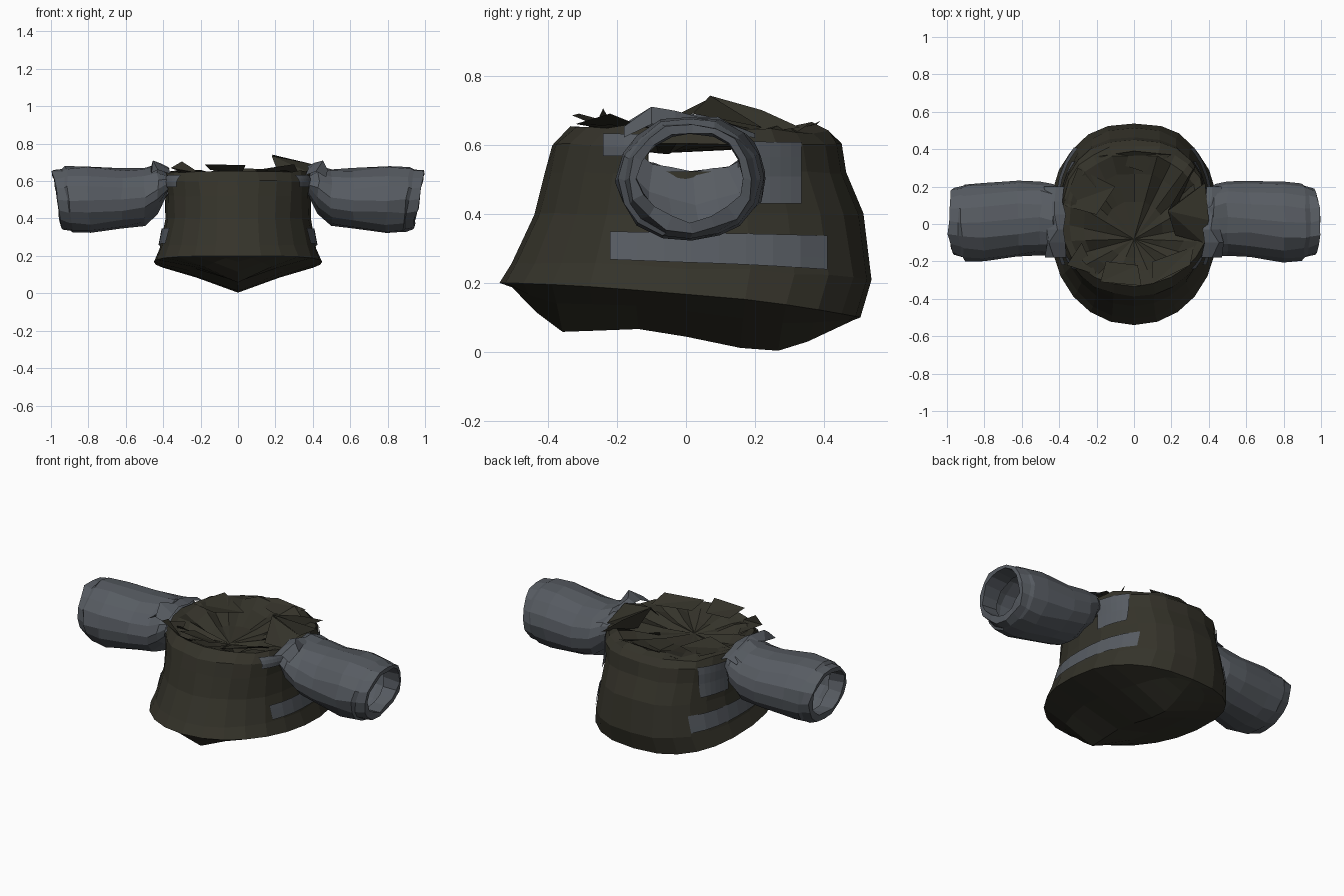
import bpy, math, random
from mathutils import Vector

random.seed(4)
cube = bpy.data.objects.get("Cube")
if cube:
    bpy.data.objects.remove(cube, do_unlink=True)


def material(name, rgb):
    m = bpy.data.materials.new(name)
    m.use_nodes = True
    m.diffuse_color = (*rgb, 1)
    bsdf = m.node_tree.nodes["Principled BSDF"]
    bsdf.inputs["Base Color"].default_value = (*rgb, 1)
    bsdf.inputs["Roughness"].default_value = 0.9
    return m


OLIVE = material("dark olive cloth", (0.035, 0.033, 0.023))
GREY = material("slate grey cloth", (0.095, 0.106, 0.122))


def make(name, verts, faces, mat):
    me = bpy.data.meshes.new(name)
    me.from_pydata([tuple(v) for v in verts], [], faces)
    me.materials.append(mat)
    ob = bpy.data.objects.new(name, me)
    bpy.context.collection.objects.link(ob)


def loft(name, rings, mat, keep=lambda c: True, closed=True):
    """Skin a list of equally long point rows."""
    n = len(rings[0])
    verts = [Vector(p) for r in rings for p in r]
    faces = []
    for i in range(len(rings) - 1):
        for j in range(n if closed else n - 1):
            k = (j + 1) % n
            f = (i * n + j, i * n + k, (i + 1) * n + k, (i + 1) * n + j)
            if keep(sum((verts[v] for v in f), Vector()) / 4):
                faces.append(f)
    make(name, verts, faces, mat)


def wobble(p, s):
    return Vector(p) + Vector([random.uniform(-s, s) for _ in range(3)])


def lerp(a, b, t):
    return a + (b - a) * t


def profile(points, u):
    """Piecewise linear lookup."""
    for (a, va), (b, vb) in zip(points, points[1:]):
        if u <= b:
            return lerp(va, vb, max(0, (u - a) / (b - a)))
    return points[-1][1]


# Torso levels: front z, back z, front y, back y, half width
LEVELS = [(.20, .10, .54, .505, .45), (.26, .21, .505, .54, .42),
          (.40, .40, .44, .51, .39), (.52, .52, .405, .465, .39),
          (.60, .60, .385, .45, .40), (.655, .635, .33, .42, .39)]
SIDES = 24


def level(t):
    i = min(int(t), len(LEVELS) - 2)
    return [lerp(a, b, t - i) for a, b in zip(LEVELS[i], LEVELS[i + 1])]


def roundness(behind):
    """The back is boxier than the front."""
    return .8 if behind else .95


def torso(t, ang):
    zf, zb, yf, yb, w = level(t)
    s, c = math.sin(ang), math.cos(ang)
    e = roundness(s > 0)
    y = yb * s ** e if s > 0 else -yf * (-s) ** e
    x = math.copysign(w * abs(c) ** e, c)
    return Vector((x, y, lerp(zf, zb, ((s + 1) / 2) ** 1.6)))


ANGLES = [2 * math.pi * i / SIDES for i in range(SIDES)]


def not_armhole(c):
    return not (abs(c.x) > .3 and .52 < c.z < .6 and -.14 < c.y < .18)


hem = [torso(0, a) for a in ANGLES]
rim = [wobble(torso(5, a), .008) for a in ANGLES]
rows = [hem] + [[wobble(torso(t, a), .004) for a in ANGLES] for t in (1, 2, 3, 4)]
loft("torso", rows + [rim], OLIVE, not_armhole)

# Sagging underside, gathered to a keel
KEEL = [(-.50, .19), (-.42, .10), (-.33, .04), (-.23, .07), (-.1, .065),
        (.2, .003), (.25, 0), (.32, .015), (.48, .09)]
keel = [Vector((0, p.y * .92, profile(KEEL, p.y * .92))) for p in hem]
middle = []
for p, k in zip(hem, keel):
    m = p.lerp(k, .45)
    m.z = lerp(p.z, k.z, .4)
    middle.append(m)
loft("underside", [hem, middle, keel], OLIVE)

# Crumpled top: pleated rings sinking to a low centre
centre = Vector((0, -.08, .575))


def pleats(scale, z, amount):
    out = []
    for i, p in enumerate(rim):
        q = centre.lerp(p, scale)
        q.z = z + amount * (1 if i % 2 else -1) + random.uniform(-.012, .012)
        out.append(q)
    return out


loft("crumpled_top", [rim, pleats(.9, .645, .01), pleats(.7, .62, .014),
                      pleats(.4, .59, .008), [centre] * SIDES], OLIVE)

# Loose folds standing up from the top
FOLDS = [
    [(.18, .07, .742), (.40, .02, .69), (.38, .22, .65), (.24, .12, .62)],
    [(.18, .07, .742), (.24, .12, .62), (.34, .33, .65), (.27, .22, .70)],
    [(.18, .07, .735), (.22, -.06, .63), (.37, -.1, .65), (.40, .02, .69)],
    [(-.18, -.31, .69), (.04, -.33, .685), (.02, -.22, .64), (-.15, -.2, .66)],
    [(-.36, -.22, .67), (-.30, -.24, .705), (-.2, -.27, .64), (-.28, -.1, .64)],
    [(.1, -.32, .66), (.3, -.22, .69), (.32, -.12, .65), (.1, -.2, .64)],
    [(-.38, .1, .65), (-.2, .05, .66), (-.1, .2, .63), (-.3, .3, .66)],
    [(-.2, .36, .64), (0, .39, .67), (.2, .37, .66), (.05, .28, .63)],
]
for i, f in enumerate(FOLDS):
    make(f"top_fold_{i + 1}", f, [(0, 1, 2), (0, 2, 3)], OLIVE)

# Sleeve rings: distance out, y range, z range, slant
SLEEVE = [(.375, -.14, .17, .525, .64, 0), (.43, -.17, .215, .43, .685, 0),
          (.50, -.165, .23, .365, .668, 0), (.62, -.18, .235, .34, .665, 0),
          (.80, -.205, .225, .318, .683, .05), (.90, -.195, .215, .322, .678, .12),
          (.915, -.18, .205, .33, .668, .14), (.965, -.165, .195, .345, .66, .17),
          (.968, -.14, .168, .38, .635, .17), (.87, -.14, .17, .375, .635, .1)]
N = 16


def sleeve_ring(row, side):
    x, y0, y1, z0, z1, slant = row
    ring = []
    for i in range(N):
        a = 2 * math.pi * i / N
        y = lerp(y0, y1, (math.cos(a) + 1) / 2)
        z = lerp(z0, z1, (math.sin(a) + 1) / 2)
        p = wobble((x + slant * (z - .5), y, z), .007)
        ring.append((side * min(p.x, 1), p.y, p.z))
    return ring


def patch(name, side, y0, y1, t0, t1, steps=6):
    """Thin panel following the torso side."""
    grid = []
    for v in range(4):
        t = lerp(t0, t1, v / 3)
        row = []
        for u in range(steps + 1):
            y = lerp(y0, y1, u / steps)
            _, _, yf, yb, _ = level(t)
            s = (abs(y) / (yb if y > 0 else yf)) ** (1 / roundness(y > 0))
            p = torso(t, math.copysign(math.asin(s), y))
            row.append((side * (p.x + .008), p.y, p.z))
        grid.append(row)
    loft(name, grid, GREY, closed=False)


for side, tag in ((1, "left"), (-1, "right")):
    loft(f"{tag}_sleeve", [sleeve_ring(r, side) for r in SLEEVE], GREY)
    patch(f"{tag}_side_strip", side, -.22, .41, 1.1, 1.65, 8)
    patch(f"{tag}_back_shoulder_panel", side, .15, .335, 2.25, 4.2)
    patch(f"{tag}_front_shoulder_panel", side, -.24, -.12, 3.6, 4.6)
    # Ragged seam cloth over the shoulder
    seam = [[(side * (x + random.uniform(-.015, .015)), y,
              z - 1.2 * y * y + random.uniform(-.012, .012))
             for y in (-.18, -.1, -.03, .05, .12, .2)]
            for x, z in ((.375, .672), (.42, .69), (.47, .665))]
    seam[1][1] = (side * .455, -.1, .71)
    loft(f"{tag}_shoulder_seam", seam, GREY, closed=False)
